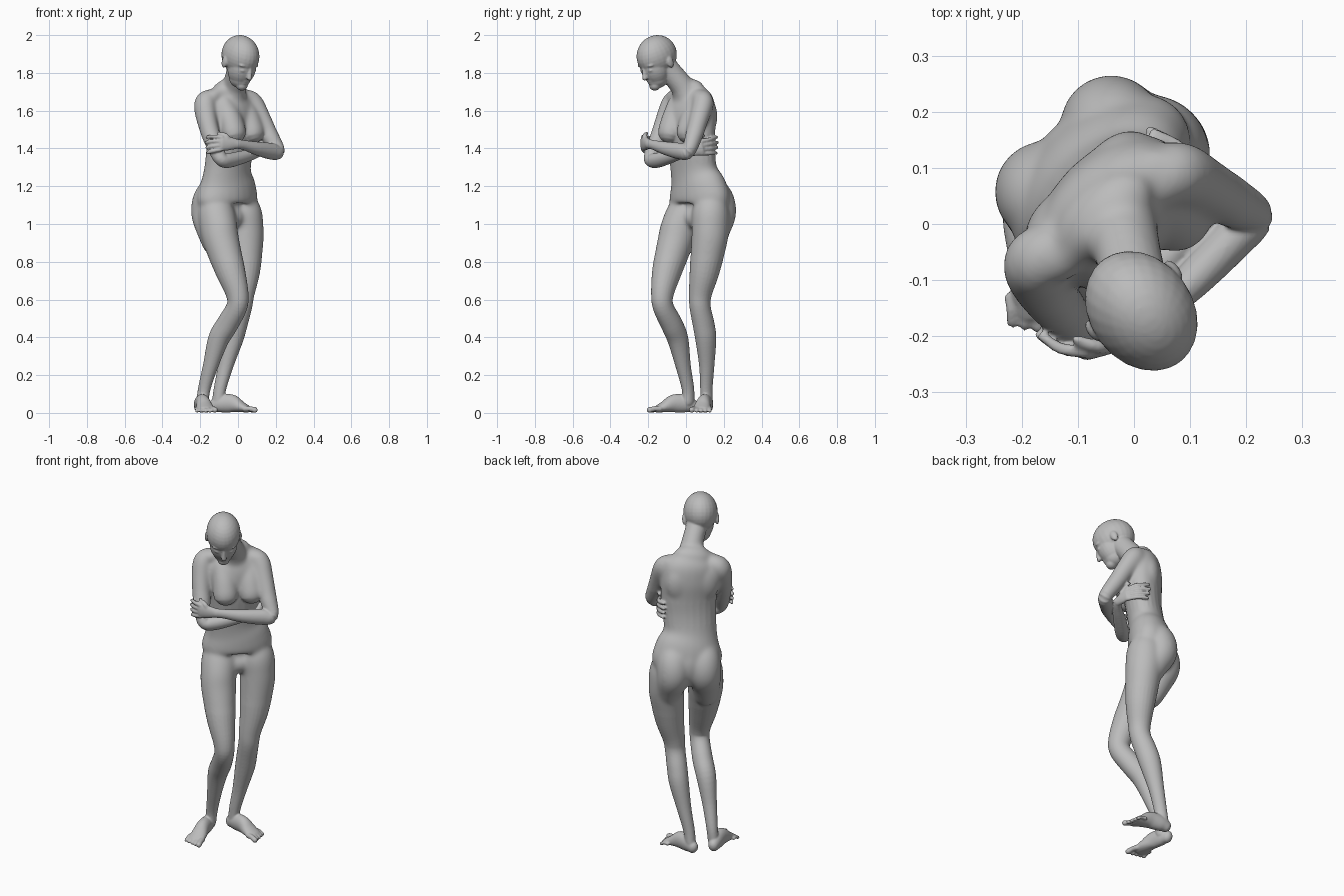
import bpy, bmesh, math
from mathutils import Vector, Matrix

cube = bpy.data.objects.get("Cube")
if cube:
    bpy.data.objects.remove(cube, do_unlink=True)

Z = Vector((0, 0, 1))
F = Vector((1, -1, 0)).normalized()   # direction the figure faces
L = Vector((1, 1, 0)).normalized()    # the figure's left

skin = bpy.data.materials.new("grey clay")
skin.use_nodes = True
skin.diffuse_color = (0.5, 0.5, 0.5, 1)
skin.node_tree.nodes["Principled BSDF"].inputs["Base Color"].default_value = (0.5, 0.5, 0.5, 1)

bm = bmesh.new()


def spline(p, q, r, s, t):
    """Catmull-Rom step between q and r."""
    return [0.5 * (2 * b + (c - a) * t + (2 * a - 5 * b + 4 * c - d) * t * t
                   + (3 * b - a - 3 * c + d) * t ** 3) for a, b, c, d in zip(p, q, r, s)]


def loft(rings, ref, steps=5, sides=24):
    """Round-ended tube through rings (x, y, z, radius along ref, other radius)."""
    ext = [rings[0]] + list(rings) + [rings[-1]]
    pts = [spline(*ext[i:i + 4], k / steps) for i in range(len(rings) - 1) for k in range(steps)]
    pts.append(list(rings[-1]))
    pos = [Vector(p[:3]) for p in pts]
    n = len(pts)
    tan = [(pos[min(i + 1, n - 1)] - pos[max(i - 1, 0)]).normalized() for i in range(n)]
    data = [(pos[i], tan[i], pts[i][3], pts[i][4]) for i in range(n)]

    def cap(end, sign):
        c, t, a, b = end
        r = min(a, b)
        return [(c + t * sign * r * math.sin(h), t, a * math.cos(h), b * math.cos(h))
                for h in (0.45, 0.9, 1.25, 1.5)]
    data = cap(data[0], -1)[::-1] + data + cap(data[-1], 1)
    loops = []
    for c, t, a, b in data:
        u = (ref - t * ref.dot(t)).normalized()
        v = t.cross(u)
        loops.append([bm.verts.new(c + u * a * math.cos(w) + v * b * math.sin(w))
                      for w in (2 * math.pi * k / sides for k in range(sides))])
    faces = [bm.faces.new((p[k], p[(k + 1) % sides], q[(k + 1) % sides], q[k]))
             for p, q in zip(loops, loops[1:]) for k in range(sides)]
    faces += [bm.faces.new(loops[0]), bm.faces.new(loops[-1])]
    bmesh.ops.recalc_face_normals(bm, faces=faces)


def ball(c, axes, radii):
    """Ellipsoid with its radii along three given axes."""
    m = Matrix([a * r for a, r in zip(axes, radii)]).transposed().to_4x4()
    bmesh.ops.create_uvsphere(bm, u_segments=24, v_segments=16, radius=1,
                              matrix=Matrix.Translation(c) @ m)


def body(f, l, z):
    return F * f + L * l + Z * z


# Torso: forward, left, height, half width, half depth
torso = [(-.052, .01, 1.035, .10, .06), (-.085, .01, 1.07, .165, .102),
         (-.092, .01, 1.13, .192, .122), (-.085, .003, 1.20, .177, .117),
         (-.070, -.010, 1.28, .146, .100), (-.054, -.010, 1.38, .145, .097),
         (-.044, -.008, 1.48, .152, .103), (-.046, -.012, 1.58, .158, .105),
         (-.052, -.022, 1.655, .147, .090), (-.046, -.03, 1.70, .11, .068)]
loft([(*body(*t[:3]), t[3], t[4]) for t in torso], L)
ball(body(-.150, .012, 1.11), (F, L, Z), (.074, .08, .12))                    # seat centre
for s in (-1, 1):
    # chest
    loft([(*body(-.01, s * .075 - .01, 1.64), .05, .04), (*body(.02, s * .070 - .007, 1.56), .064, .057),
          (*body(.044, s * .070 - .005, 1.49), .068, .063)], L)
    # seat, flowing from the waist into the thigh
    loft([(*body(-.10, s * .065 + .005, 1.22), .07, .06), (*body(-.135, s * .08 + .010, 1.14), .09, .09),
          (*body(-.153, s * .084 + .012, 1.06), .09, .09), (*body(-.118, s * .097 + .01, .98), .080, .080),
          (*body(-.085, s * .105 + .01, .90), .065, .065)], L)
    ball(body(-.09, s * .07 - .02, 1.57), (F, L, Z), (.055, .08, .11))        # shoulder blade
    loft([(*body(-.035, s * .02 - .042, 1.735), .034, .034), (*body(-.045, s * .06 - .035, 1.695), .042, .042),
          (*body(-.045, s * .12 - .022, 1.675), .036, .036)], Z)              # neck-to-shoulder slope

# Neck
loft([(-.03, .01, 1.65, .085, .07), (-.022, -.015, 1.72, .066, .064),
      (-.008, -.065, 1.785, .058, .060), (.005, -.12, 1.85, .058, .060)], L)

# Head, tilted forward and turned a little
tilt, turn = math.radians(22), math.radians(37)
HA = Vector((math.sin(turn), -math.cos(turn), 0))
HL = Z.cross(HA)
HF = HA * math.cos(tilt) - Z * math.sin(tilt)
HU = Z * math.cos(tilt) + HA * math.sin(tilt)
HEAD = Vector((.013, -.155, 1.892))
AX = (HF, HL, HU)


def head(f, l, u):
    return HEAD + HF * f + HL * l + HU * u


ball(HEAD, AX, (.116, .092, .107))                       # skull
ball(head(.036, 0, -.055), AX, (.076, .074, .100))       # face
ball(head(.038, 0, -.112), AX, (.060, .056, .054))       # jaw
ball(head(.070, 0, -.142), AX, (.030, .032, .028))       # chin
ball(head(.087, 0, -.108), AX, (.018, .026, .008))       # upper lip
ball(head(.085, 0, -.121), AX, (.018, .022, .008))       # lower lip
loft([(*head(.105, 0, -.03), .009, .009), (*head(.114, 0, -.06), .011, .011),
      (*head(.120, 0, -.082), .015, .012)], HL)          # nose
for s in (-1, 1):
    ball(head(.084, s * .034, -.020), AX, (.022, .03, .010))    # brow
    ball(head(.092, s * .033, -.047), AX, (.014, .018, .010))   # eyelid
    ball(head(-.008, s * .089, -.04), AX, (.020, .011, .032))   # ear

# Legs: x, y, z, half width, half depth
right_leg = [(-.125, .015, 1.13, .08, .08), (-.115, -.005, 1.06, .098, .097),
             (-.103, -.035, .98, .097, .102), (-.086, -.058, .9, .094, .096),
             (-.040, -.101, .75, .077, .080), (-.004, -.125, .63, .058, .062),
             (-.007, -.120, .56, .053, .057), (-.056, -.076, .47, .055, .06),
             (-.103, -.043, .39, .053, .058), (-.145, -.015, .25, .039, .042),
             (-.178, .01, .13, .031, .035), (-.188, .012, .06, .030, .035)]
left_leg = [(.005, .135, 1.13, .08, .08), (.027, .13, 1.06, .098, .100),
            (.036, .13, .98, .097, .102), (.04, .122, .9, .094, .096),
            (.038, .098, .75, .078, .080), (.026, .076, .63, .060, .062),
            (.018, .075, .56, .055, .057), (-.007, .093, .47, .055, .06),
            (-.028, .105, .39, .053, .058), (-.065, .11, .25, .039, .042),
            (-.095, .108, .13, .031, .035), (-.105, .11, .06, .030, .035)]
loft(right_leg, L)
loft(left_leg, L)


def foot(heel, toe, medial):
    """Foot along heel-to-toe; medial is +1 when the big toe is left of that line."""
    heel, toe = Vector((*heel, 0)), Vector((*toe, 0))
    d = (toe - heel).normalized()
    side = Z.cross(d) * medial
    prof = [(0, .038, .029, .035), (.16, .048, .035, .046), (.45, .050, .037, .048),
            (.70, .032, .044, .030), (.88, .020, .043, .018)]
    loft([(*(heel + (toe - heel) * t + Z * z), a, b) for t, z, a, b in prof], side)
    for k in range(5):                                   # toes
        r = .0155 if k == 0 else .0112 - k * .0003
        base = toe + side * (.034 - k * .0195 - (.004 if k else 0)) - d * (.035 + k * .006)
        tip = base + d * (.056 - k * .003) + side * (.004 - k * .002)
        loft([(*(base + Z * .022), r, r), (*((base + tip) / 2 + Z * .022), r * .9, r * .9),
              (*(tip + Z * r), r, r)], side, 3, 12)


foot((-.205, .033), (-.163, -.180), 1)
foot((-.125, .115), (.077, .072), -1)

# Arms, each from shoulder to wrist
loft([(.035, .07, 1.665, .05, .05), (.073, .09, 1.64, .061, .058), (.12, .07, 1.56, .054, .052),
      (.172, .04, 1.46, .046, .045), (.212, .012, 1.385, .038, .036),
      (.175, -.028, 1.385, .044, .038), (.10, -.105, 1.40, .036, .033),
      (.03, -.17, 1.418, .026, .023), (-.005, -.198, 1.424, .026, .02)], Vector((.3, .3, 1)))
loft([(-.13, -.04, 1.665, .05, .05), (-.173, -.068, 1.64, .062, .059), (-.165, -.108, 1.55, .056, .053),
      (-.132, -.150, 1.44, .047, .046), (-.092, -.188, 1.345, .037, .036),
      (-.05, -.158, 1.335, .042, .038), (.03, -.085, 1.355, .036, .033),
      (.10, -.02, 1.375, .026, .023), (.122, .012, 1.385, .026, .02)], Vector((.5, -.5, 1)))


def hand(wrist, knuckle, mid, tip, thumb):
    """Flat palm, four curled fingers fanned upward and a thumb."""
    w, k, m, t = (Vector(p) for p in (wrist, knuckle, mid, tip))
    loft([(*w, .026, .019), (*((w + k) / 2), .036, .019), (*k, .041, .015)], Z)
    for i in range(4):
        o = i - 1.5
        end = m + (t - m) * (1.1 - abs(o - .3) * .14)
        loft([(*(k + Z * o * .021), .0115, .0115), (*(m + Z * o * .0255), .0105, .0105),
              (*(end + Z * o * .028), .009, .009)], Z, 4, 12)
    a, b = Vector(thumb[0]), Vector(thumb[1])
    loft([(*((w + k) / 2), .017, .016), (*a, .013, .013), (*b, .010, .010)], Vector((.3, .3, 1)), 4, 12)


hand((-.005, -.198, 1.424), (-.085, -.228, 1.428), (-.13, -.222, 1.425), (-.165, -.199, 1.418),
     ((-.065, -.218, 1.470), (-.105, -.205, 1.482)))
hand((.122, .012, 1.385), (.118, .08, 1.405), (.088, .132, 1.412), (.032, .164, 1.418),
     ((.125, .06, 1.452), (.112, .09, 1.468)))

# Fuse all parts into one skin
mesh = bpy.data.meshes.new("figure_body")
bm.to_mesh(mesh)
bm.free()
fig = bpy.data.objects.new("figure_body", mesh)
bpy.context.collection.objects.link(fig)
mesh.materials.append(skin)
bpy.context.view_layer.objects.active = fig
fig.select_set(True)
rm = fig.modifiers.new("fuse", 'REMESH')
rm.mode = 'VOXEL'
rm.voxel_size = 0.005
bpy.ops.object.modifier_apply(modifier="fuse")

# Blend the hips, chest and neck broadly, the fine parts only lightly
broad = fig.vertex_groups.new(name="broad")
for v in fig.data.vertices:
    z = v.co.z
    inside = max(min(z - .80, 1.34 - z), min(z - 1.47, 1.82 - z))
    if z > 1.68:
        inside = min(inside, .05 - v.co.dot(F))
    if inside > 0:
        broad.add([v.index], min(1, inside / .04), 'REPLACE')
for name, times, group in (("blend", 80, "broad"), ("soften", 4, "")):
    sm = fig.modifiers.new(name, 'SMOOTH')
    sm.factor = 0.5
    sm.iterations = times
    sm.vertex_group = group
    bpy.ops.object.modifier_apply(modifier=name)
bpy.ops.object.shade_smooth()
